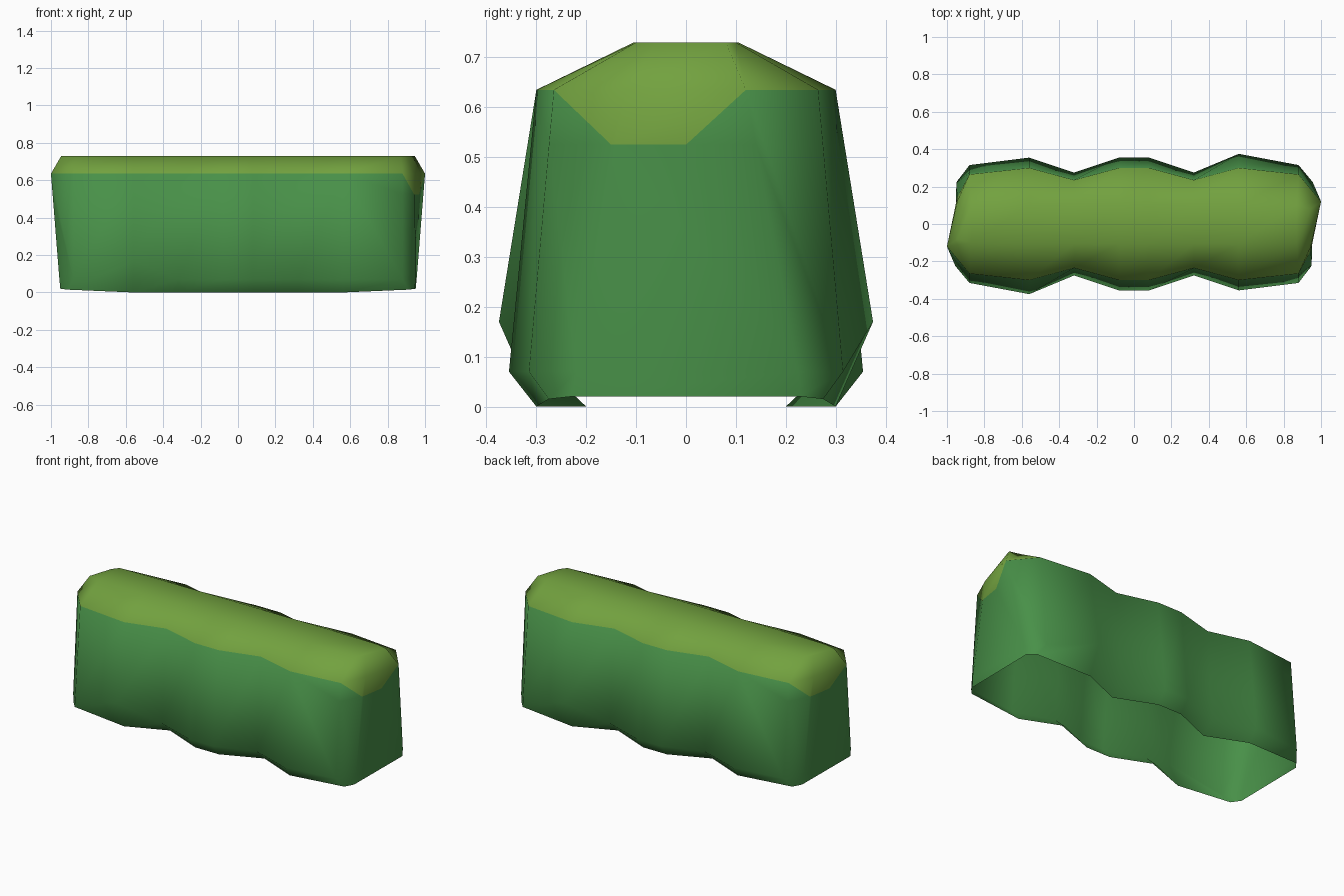
import bpy, bmesh
from mathutils import Vector

cube = bpy.data.objects.get("Cube")
if cube:
    bpy.data.objects.remove(cube)


def material(name, colour):
    mat = bpy.data.materials.new(name)
    mat.use_nodes = True
    mat.diffuse_color = colour
    mat.node_tree.nodes["Principled BSDF"].inputs["Base Color"].default_value = colour
    return mat


# Sections of the wavy wall: x, then half depth at rim, skirt, shoulder; skirt height
WALL = [(-.56, .30, .375, .30, .17), (-.32, .20, .275, .235, .07),
        (-.08, .30, .355, .30, .07), (.08, .30, .355, .30, .07),
        (.32, .20, .275, .235, .07), (.56, .30, .355, .30, .07)]


def corner(x):
    s = 1 if x > 0 else -1
    return [(s * .91, -.275, .015), (x, -.315, .07), (x, -.265, .635), (s * .87, -.10, .73)]


# Columns of the front half, from the right tip to the left end, bottom to top
columns = [[(-.95, -.23, .02), (-.955, -.225, .07), (-1, -.12, .635), (-.945, -.08, .73)],
           corner(-.88)]
for x, rim, skirt, shoulder, z in WALL:
    columns.append([(x, -rim, 0), (x, -skirt, z), (x, -shoulder, .635), (x, -.105, .73)])
columns += [corner(.88),
            [(.945, -.23, .02), (.95, -.22, .07), (.945, -.12, .635), (.90, -.06, .73)]]

# The back half is the front half turned half a circle
half = len(columns)
columns += [[(-x, -y, z) for x, y, z in col] for col in columns]

bm = bmesh.new()
grid = [[bm.verts.new(p) for p in col] for col in columns]
count = len(grid)
for i in range(count):
    a, b = grid[i], grid[(i + 1) % count]
    for k in range(3):
        bm.faces.new((a[k], b[k], b[k + 1], a[k + 1]))

# Flat crown joining the two halves; the underside stays open
for i in range(half - 1):
    bm.faces.new((grid[i][3], grid[i + 1][3], grid[-2 - i][3], grid[-1 - i][3]))
bm.normal_update()


def end_faces(s):
    found = []
    for f in bm.faces:
        c = f.calc_center_median()
        if s * c.x > .88 and s * c.y < .12 and .1 < c.z < .634:
            found.append(f)
    return found


# Cut the light patch that dips down each end
dips = {}
for s in (1, -1):
    planes = [(Vector((0, 0, .525)), Vector((0, 0, 1))),
              (Vector((0, -.265 * s, .635)), Vector((0, .11 * s, .115))),
              (Vector((0, .12 * s, .635)), Vector((0, -.11 * s, .12)))]
    dips[s] = planes
    for co, no in planes:
        faces = end_faces(s)
        if no.z < 1:
            faces = [f for f in faces if f.calc_center_median().z > .525]
        geom = set(faces)
        for f in faces:
            geom.update(f.edges)
            geom.update(f.verts)
        bmesh.ops.bisect_plane(bm, geom=list(geom), plane_co=co, plane_no=no, dist=.0005)

# Light crown and dips, darker sides
for f in bm.faces:
    f.smooth = True
    f.material_index = 1 if f.calc_center_median().z > .635 else 0
for s, planes in dips.items():
    for f in end_faces(s):
        c = f.calc_center_median()
        if all((c - co).dot(no) > 0 for co, no in planes):
            f.material_index = 1

bmesh.ops.recalc_face_normals(bm, faces=bm.faces)
top = max(bm.faces, key=lambda f: f.calc_center_median().z)
if top.normal.z < 0:
    bmesh.ops.reverse_faces(bm, faces=bm.faces)

mesh = bpy.data.meshes.new("hedge")
bm.to_mesh(mesh)
bm.free()
mesh.materials.append(material("leaf green", (.065, .28, .065, 1)))
mesh.materials.append(material("light leaf green", (.17, .36, .05, 1)))
hedge = bpy.data.objects.new("hedge", mesh)
bpy.context.collection.objects.link(hedge)
